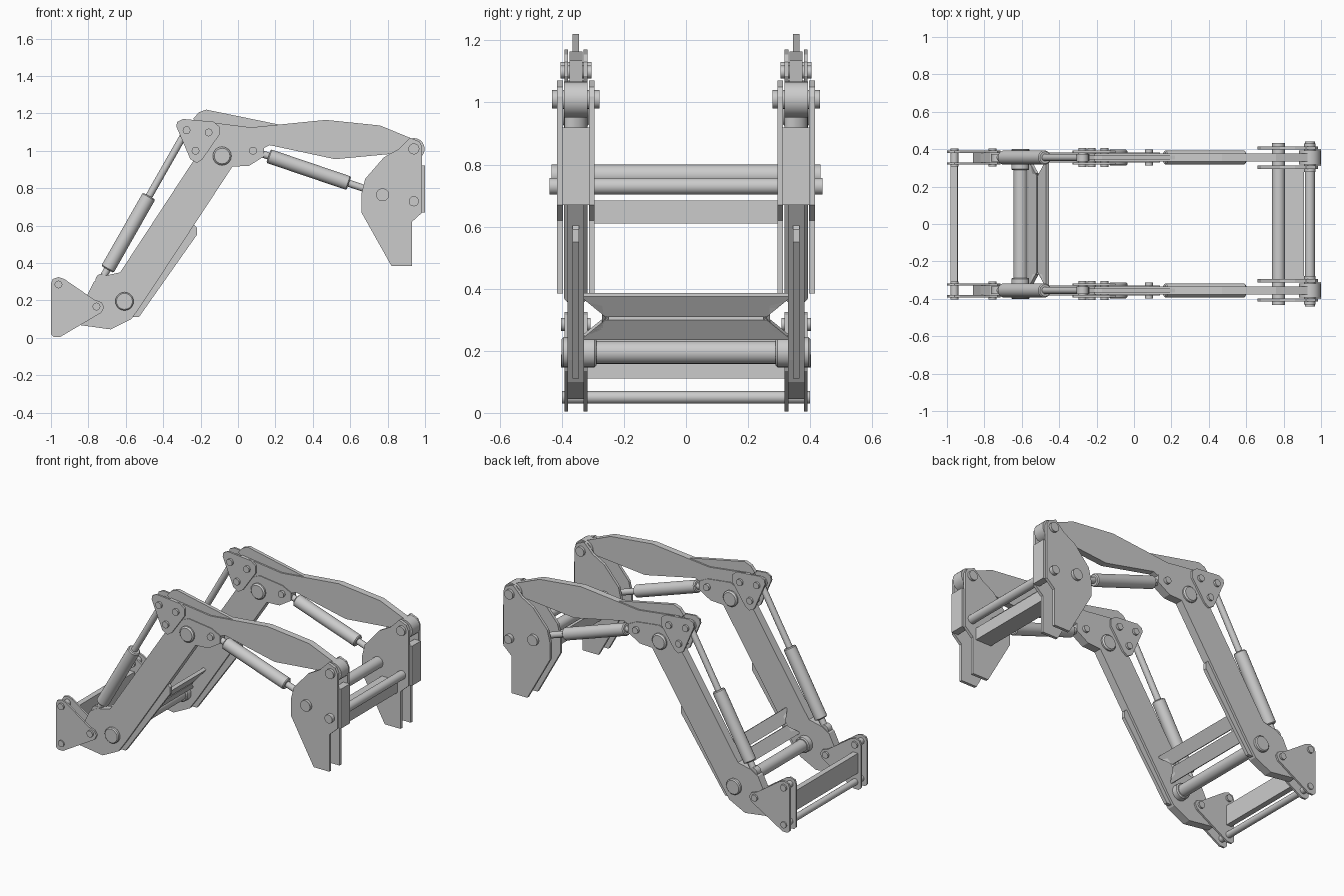
import bpy, bmesh, math
from mathutils import Vector

cube = bpy.data.objects.get("Cube")
if cube:
    bpy.data.objects.remove(cube, do_unlink=True)

grey = bpy.data.materials.new("steel_grey")
grey.use_nodes = True
COLOUR = (0.6, 0.6, 0.6, 1)
grey.diffuse_color = COLOUR
grey.node_tree.nodes["Principled BSDF"].inputs["Base Color"].default_value = COLOUR
ARM = 0.355  # sideways offset of each arm's centre plane


def finish(name, bm, smooth=False):
    bmesh.ops.recalc_face_normals(bm, faces=bm.faces)
    mesh = bpy.data.meshes.new(name)
    bm.to_mesh(mesh)
    bm.free()
    mesh.materials.append(grey)
    obj = bpy.data.objects.new(name, mesh)
    bpy.context.collection.objects.link(obj)
    if smooth:
        bpy.ops.object.select_all(action='DESELECT')
        obj.select_set(True)
        bpy.context.view_layer.objects.active = obj
        bpy.ops.object.shade_smooth_by_angle(angle=math.radians(35))
    return obj


def plate(name, points, y, width):
    """Extrude an x-z outline sideways, centred on y."""
    bm = bmesh.new()
    face = bm.faces.new([bm.verts.new((x, y - width / 2, z)) for x, z in points])
    ext = bmesh.ops.extrude_face_region(bm, geom=[face])
    moved = [v for v in ext["geom"] if isinstance(v, bmesh.types.BMVert)]
    bmesh.ops.translate(bm, verts=moved, vec=(0, width, 0))
    return finish(name, bm)


def rod(name, a, b, radius, sides=20, bevel=0.0):
    a, b = Vector(a), Vector(b)
    bm = bmesh.new()
    bmesh.ops.create_cone(bm, cap_ends=True, segments=sides, radius1=radius,
                          radius2=radius, depth=(b - a).length)
    if bevel:
        rims = [e for e in bm.edges if any(len(f.verts) > 4 for f in e.link_faces)]
        bmesh.ops.bevel(bm, geom=rims, offset=bevel, segments=1, affect='EDGES')
    turn = (b - a).to_track_quat('Z', 'Y').to_matrix()
    bmesh.ops.rotate(bm, verts=bm.verts, matrix=turn)
    bmesh.ops.translate(bm, verts=bm.verts, vec=(a + b) / 2)
    return finish(name, bm, True)


def cross(name, x, z, radius, y, half, sides=16, bevel=0.0):
    """Cylinder running sideways."""
    return rod(name, (x, y - half, z), (x, y + half, z), radius, sides, bevel)


def box(name, x0, x1, y0, y1, z0, z1):
    return plate(name, [(x0, z0), (x1, z0), (x1, z1), (x0, z1)], (y0 + y1) / 2, y1 - y0)


def cylinder(name, base, tip, start, end, y):
    """Hydraulic ram: barrel between two fractions of the base-to-tip line."""
    a, b = Vector((base[0], y, base[1])), Vector((tip[0], y, tip[1]))
    rod(name + "_barrel", a.lerp(b, start), a.lerp(b, end), 0.038, 24, 0.006)
    rod(name + "_rod", a.lerp(b, 0.02), b, 0.019)
    cross(name + "_base_eye", *base, 0.032, y, 0.02)
    cross(name + "_rod_eye", *tip, 0.032, y, 0.02)


BOOM = [(-.24, 1.12), (-.21, 1.16), (.07, 1.125), (.47, 1.165), (.76, 1.135),
        (.93, 1.065), (.97, 1.04), (.97, .98), (.89, .99), (.52, .955),
        (.17, 1.03), (-.05, .92), (-.12, .93), (-.25, .98)]
COLUMN = [(-.86, .07), (-.68, .045), (-.57, .1), (-.52, .17), (-.03, .915),
          (.06, .92), (.14, .97), (.14, 1.02), (.08, 1.05), (-.08, 1.07),
          (-.19, 1.02), (-.63, .35), (-.72, .33), (-.77, .3), (-.82, .2)]
TOP_FIN = [(-.24, 1.17), (-.21, 1.205), (-.17, 1.22), (.22, 1.14), (.07, 1.115), (-.2, 1.13)]
LOWER_FIN = [(-.28, .56), (-.235, .605), (-.22, .59), (-.22, .55), (-.53, .11), (-.6, .11)]
LINK = [(-.33, 1.13), (-.325, 1.155), (-.295, 1.17), (-.13, 1.155), (-.1, 1.13),
        (-.1, 1.085), (-.19, .955), (-.22, .935), (-.255, .955)]
HEAD = [(.66, .77), (.66, .67), (.82, .385), (.93, .385), (.93, .62), (.985, .67),
        (.985, 1.02), (.97, 1.05), (.92, 1.07), (.86, 1.01), (.78, .965), (.68, .85)]
FOOT = [(-1, .02), (-.985, .005), (-.95, .005), (-.73, .135), (-.715, .165), (-.73, .19),
        (-.77, .205), (-.93, .315), (-.96, .325), (-.99, .315), (-1, .29)]

# Twin arms
for side, s in (("left", 1), ("right", -1)):
    y = s * ARM
    plate(f"{side}_boom", BOOM, y, .042)
    plate(f"{side}_boom_fin", TOP_FIN, y, .022)
    plate(f"{side}_column", COLUMN, y, .052)
    plate(f"{side}_column_fin", LOWER_FIN, y, .022)
    cross(f"{side}_boom_tip_boss", .94, 1.01, .058, y, .038, 20)

    # Paired plates either side of the arm
    for place, d in (("outer", s), ("inner", -s)):
        plate(f"{side}_{place}_link_plate", LINK, y + d * .031, .012)
        plate(f"{side}_{place}_foot_plate", FOOT, y + d * .031, .012)
        plate(f"{side}_{place}_head_plate", HEAD, y + d * .051, .018)
    box(f"{side}_head_post", .955, 1.0, y - .045, y + .045, .67, .92)

    # Pins and pivots
    for name, x, z, r, half in (
            ("link_rear_pin", -.275, 1.11, .021, .05), ("link_front_pin", -.157, 1.098, .021, .05),
            ("link_lower_pin", -.227, 1.0, .021, .05), ("ram_pin", .08, 1.0, .021, .042),
            ("foot_upper_pin", -.96, .285, .021, .048), ("foot_front_pin", -.757, .167, .021, .048),
            ("boom_tip_pin", .94, 1.01, .03, .076), ("head_ram_pin", .773, .765, .035, .078)):
        cross(f"{side}_{name}", x, z, r, y, half, 12)
    cross(f"{side}_main_pivot", -.085, .972, .05, y, .043, 16, .008)
    cross(f"{side}_tube_collar", -.607, .195, .049, y - s * .01, .056, 20, .006)

    # Hydraulic rams
    cylinder(f"{side}_lift_ram", (-.73, .31), (-.275, 1.11), .07, .56, y)
    cylinder(f"{side}_tilt_ram", (.08, 1.0), (.773, .765), .12, .74, y)

# Cross members joining the arms
cross("torque_tube", -.607, .195, .037, 0, .32, 24)
cross("head_upper_tube", .773, .765, .035, 0, .31, 24)
cross("head_lower_tube", .94, .73, .027, 0, .44, 20)
cross("foot_tube", -.96, .05, .02, 0, .4, 16)
box("foot_beam", -.98, -.945, -.33, .33, .11, .235)
box("head_beam", .8, .91, -.31, .31, .61, .685)

# Slotted brace: ring of faces between a flared outline and a slot, thickened
bm = bmesh.new()
OUTER = [(.34, -.01), (.31, .01), (.27, .02), (.27, .1), (.31, .11), (.34, .13)]
SLOT = [(.26, .055), (.265, .05), (.25, .037), (.25, .083), (.265, .07), (.26, .065)]


def loop(points):
    full = points + [(-y, t) for y, t in reversed(points)]
    return [bm.verts.new((-.55 + t * .67, y, .25 + t)) for y, t in full]


outer, inner = loop(OUTER), loop(SLOT)
for i in range(len(outer)):
    j = (i + 1) % len(outer)
    bm.faces.new((outer[i], outer[j], inner[j], inner[i]))
brace = finish("slotted_brace", bm)
thick = brace.modifiers.new("thickness", 'SOLIDIFY')
thick.thickness = .02
thick.offset = 0
